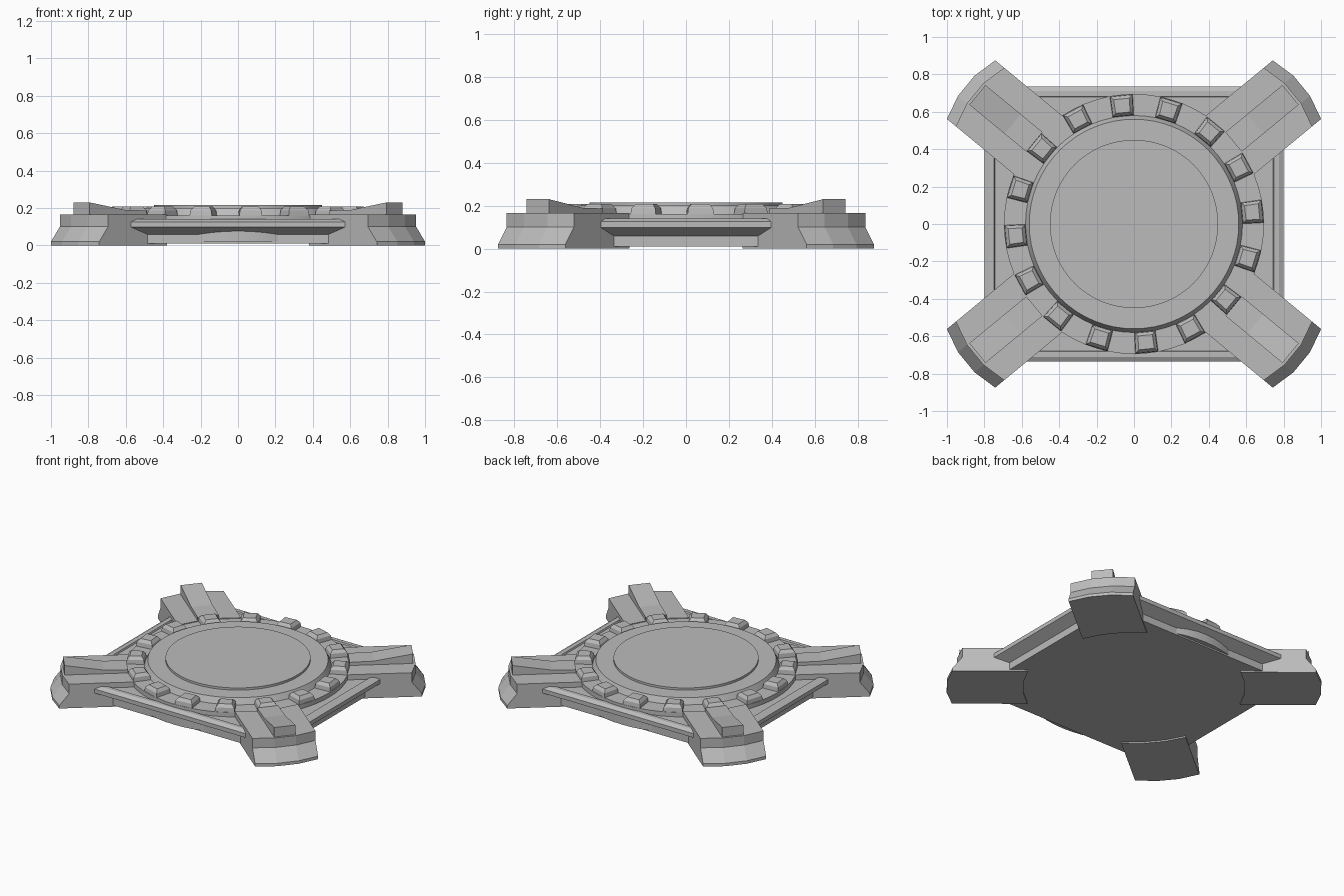
import bpy, bmesh, math
from mathutils import Matrix

if "Cube" in bpy.data.objects:
    bpy.data.objects.remove(bpy.data.objects["Cube"])

mat = bpy.data.materials.new("stone_grey")
mat.diffuse_color = (0.5, 0.5, 0.5, 1)
mat.use_nodes = True
mat.node_tree.nodes["Principled BSDF"].inputs["Base Color"].default_value = mat.diffuse_color


def loft(name, loops, rot=0.0, smooth=False):
    """Closed solid through stacked loops of equal length, bottom to top."""
    bm = bmesh.new()
    rings = [[bm.verts.new(p) for p in lp] for lp in loops]
    n = len(rings[0])
    for a, b in zip(rings, rings[1:]):
        for i in range(n):
            j = (i + 1) % n
            bm.faces.new((a[i], a[j], b[j], b[i]))
    bm.faces.new(rings[0][::-1])
    bm.faces.new(rings[-1])
    bmesh.ops.recalc_face_normals(bm, faces=bm.faces)
    bm.transform(Matrix.Rotation(rot, 4, 'Z'))
    me = bpy.data.meshes.new(name)
    bm.to_mesh(me)
    bm.free()
    me.materials.append(mat)
    ob = bpy.data.objects.new(name, me)
    bpy.context.collection.objects.link(ob)
    if smooth:
        bpy.ops.object.select_all(action='DESELECT')
        ob.select_set(True)
        bpy.context.view_layer.objects.active = ob
        bpy.ops.object.shade_smooth_by_angle(angle=math.radians(20))
    return ob


def rect(hx, hy, z):
    return [(-hx, -hy, z), (hx, -hy, z), (hx, hy, z), (-hx, hy, z)]


def circle(r, z, n=64):
    return [(r * math.cos(2 * math.pi * i / n), r * math.sin(2 * math.pi * i / n), z) for i in range(n)]


# base plate: undercut edge with a raised rim
steps = [(.073, .01), (.073, .059), (0, .098), (0, .126), (.025, .14), (.052, .14), (.056, .13)]
loft("base_plate", [rect(.80 - d, .735 - d, z) for d, z in steps])

# round platform: tooth ring, hub and top disc in one turned profile
turned = [(.695, .02), (.695, .16), (.58, .16), (.56, .2), (.45, .2), (.45, .215)]
loft("round_platform", [circle(r, z) for r, z in turned], smooth=True)

# ring of bevelled teeth
for k in range(16):
    loops = []
    for d, z in ((0, .155), (.004, .188), (.02, .208)):
        r0, r1, w = .578 + d, .692 - d, .062 - d
        loops.append([(r0, -w * .92, z), (r1, -w, z), (r1, w, z), (r0, w * .92, z)])
    loft(f"tooth_{k + 1}", loops, math.radians(5.7 + 22.5 * k))

# four corner arms with curved, flared outer ends and a ramped centre ridge
HW = .203
VS = (-HW, -.07, .07, HW)


def arm_outline(inset, z):
    inner = [(math.sqrt(.69 ** 2 - v * v), v, z) for v in reversed(VS)]
    outer = [(1.129 - inset + (.033 if abs(v) < .1 else 0), v, z) for v in VS]
    return outer + inner


a = 39.5
for i, ang in enumerate((a, 180 - a, 180 + a, -a)):
    rot = math.radians(ang)
    loft(f"arm_{i + 1}", [arm_outline(d, z) for d, z in ((0, 0), (0, .02), (.062, .1), (.062, .165))], rot)
    side = [(.69, .15), (1.085, .15), (1.085, .23), (.84, .19), (.69, .187)]
    loft(f"arm_ridge_{i + 1}", [[(u, v, z) for u, z in side] for v in (-.068, .068)], rot)
